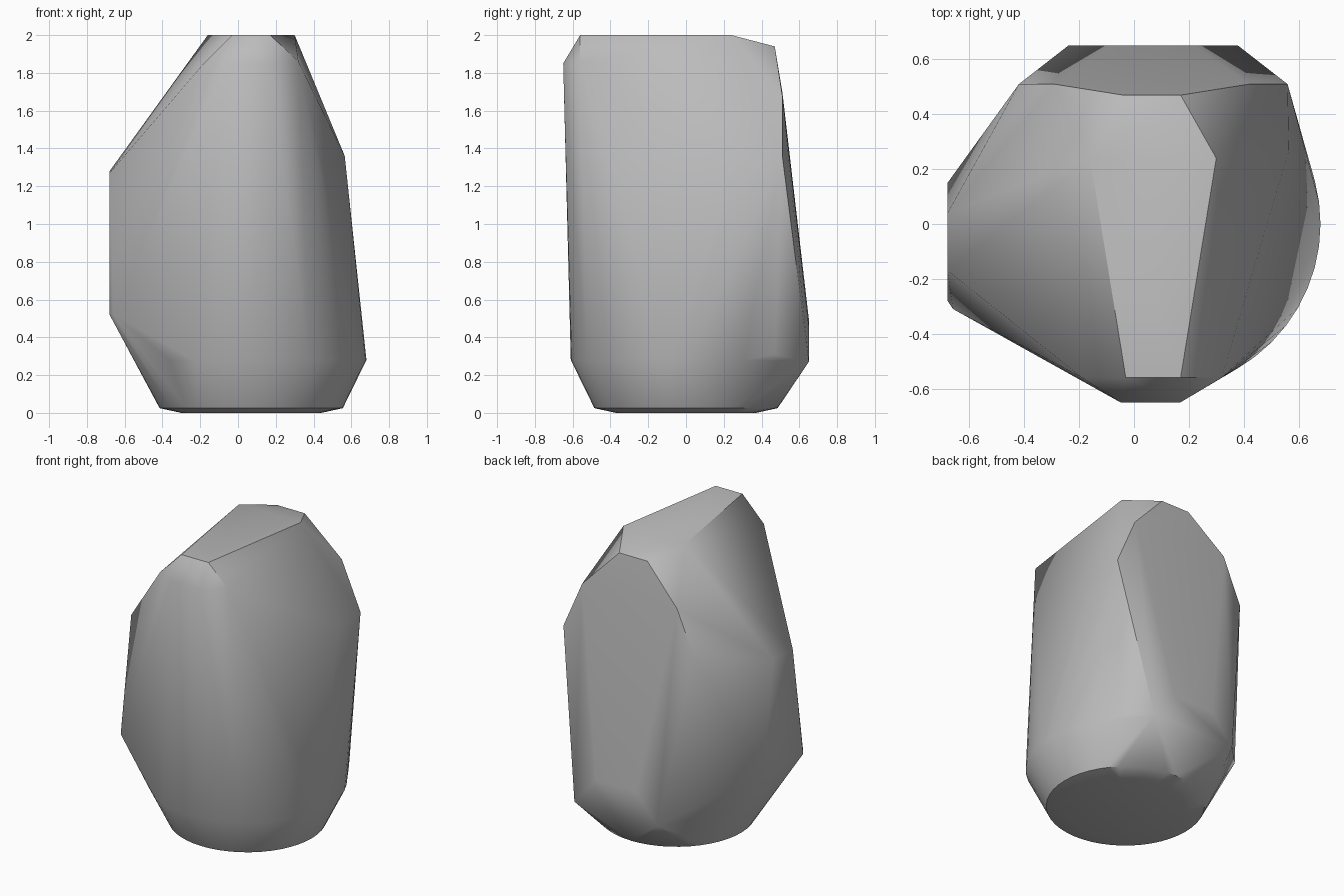
import bpy, bmesh, math

cube = bpy.data.objects.get("Cube")
if cube:
    bpy.data.objects.remove(cube, do_unlink=True)

stone = bpy.data.materials.new("stone_grey")
stone.use_nodes = True
GREY = (0.5, 0.5, 0.5, 1)
stone.diffuse_color = GREY
stone.node_tree.nodes["Principled BSDF"].inputs["Base Color"].default_value = GREY


def ring(radius, z, count=48, cx=0.07):
    return [(cx + radius * math.cos(math.tau * i / count),
             radius * math.sin(math.tau * i / count), z) for i in range(count)]


# Round tapered foot
points = ring(0.37, 0) + ring(0.485, 0.025) + ring(0.61, 0.28)
# Narrow crown plateau
points += [(-0.16, 0.24, 2), (0.30, 0.24, 2), (-0.03, -0.56, 2), (0.17, -0.56, 2)]
# Front brow
points += [(-0.05, -0.65, 1.85), (0.17, -0.65, 1.85),
           (-0.19, -0.56, 1.84), (0.32, -0.56, 1.86)]
# Rear shoulder, arched from side to side
points += [(-0.42, 0.51, 1.40), (-0.29, 0.51, 1.70), (-0.04, 0.47, 1.94),
           (0.17, 0.47, 1.94), (0.42, 0.51, 1.68), (0.56, 0.51, 1.36),
           (0.565, 0.27, 1.36)]
# Rear bulge
points += [(-0.24, 0.65, 0.27), (0.38, 0.65, 0.27), (0.50, 0.47, 0.31),
           (-0.08, 0.65, 0.46), (0.07, 0.65, 0.50), (0.22, 0.65, 0.46)]
# Flat flank
points += [(-0.68, 0.04, 1.28), (-0.68, -0.17, 1.27), (-0.68, 0.15, 0.54),
           (-0.68, -0.28, 0.52), (-0.66, -0.31, 0.52)]

# Wrap the points into one solid boulder
bm = bmesh.new()
for p in points:
    bm.verts.new(p)
hull = bmesh.ops.convex_hull(bm, input=bm.verts[:])
loose = {g for g in hull["geom_interior"] + hull["geom_unused"]
         if isinstance(g, bmesh.types.BMVert)}
bmesh.ops.delete(bm, geom=list(loose), context="VERTS")
bmesh.ops.dissolve_limit(bm, angle_limit=math.radians(1),
                         verts=bm.verts[:], edges=bm.edges[:])
bmesh.ops.recalc_face_normals(bm, faces=bm.faces[:])

mesh = bpy.data.meshes.new("boulder")
bm.to_mesh(mesh)
bm.free()
mesh.materials.append(stone)
boulder = bpy.data.objects.new("boulder", mesh)
bpy.context.collection.objects.link(boulder)
bpy.context.view_layer.objects.active = boulder
boulder.select_set(True)
bpy.ops.object.shade_smooth_by_angle(angle=math.radians(40))
